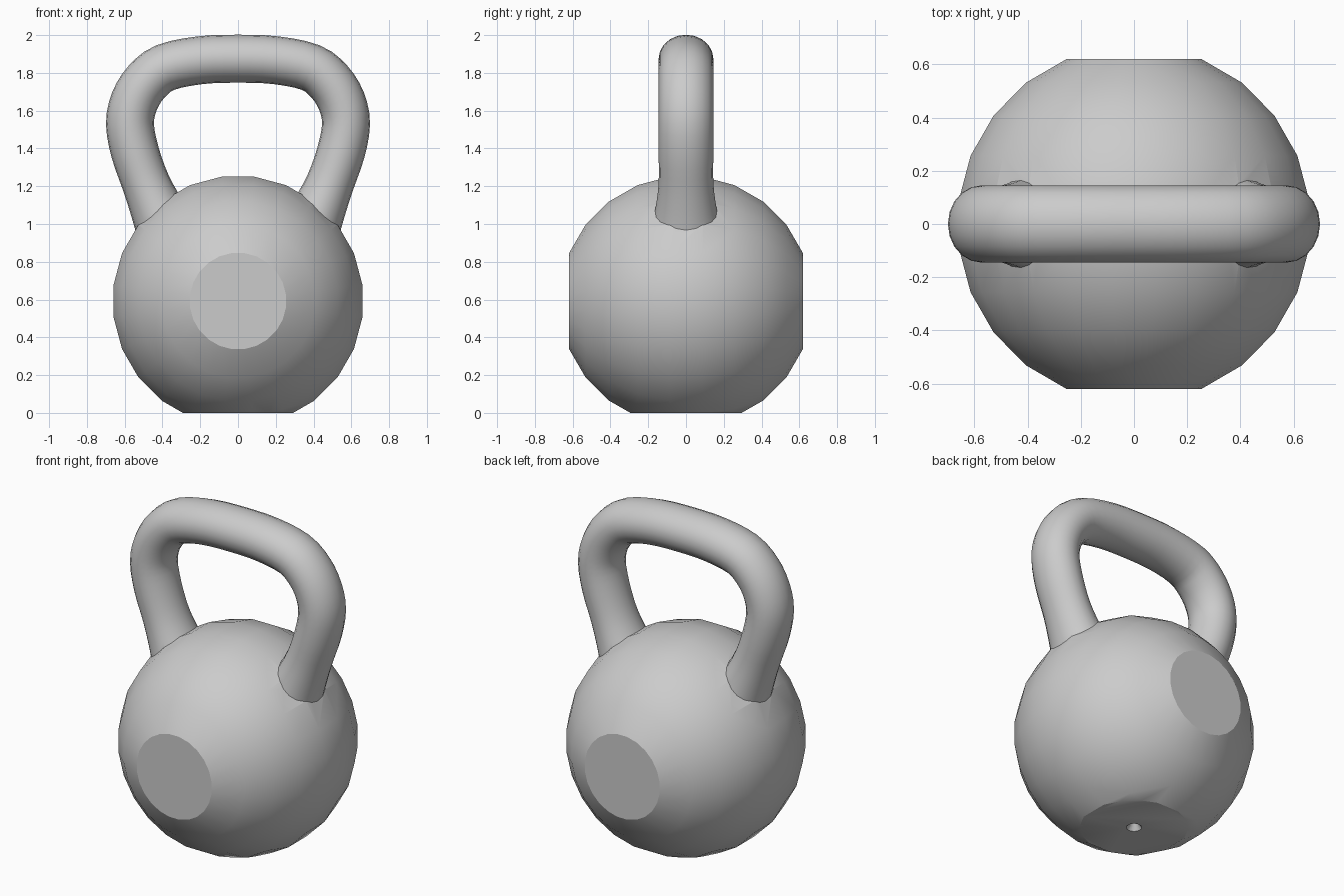
import bpy, bmesh
from math import sin, cos, pi, radians
from mathutils import Vector

if "Cube" in bpy.data.objects:
    bpy.data.objects.remove(bpy.data.objects["Cube"])


def loft(name, rings):
    """Skin a list of equal-length vertex rings and cap both ends."""
    bm = bmesh.new()
    loops = [[bm.verts.new(p) for p in ring] for ring in rings]
    for a, b in zip(loops, loops[1:]):
        for i in range(len(a)):
            j = (i + 1) % len(a)
            bm.faces.new((a[i], a[j], b[j], b[i]))
    bm.faces.new(loops[0])
    bm.faces.new(loops[-1])
    bmesh.ops.recalc_face_normals(bm, faces=bm.faces[:])
    mesh = bpy.data.meshes.new(name)
    bm.to_mesh(mesh)
    bm.free()
    obj = bpy.data.objects.new(name, mesh)
    bpy.context.collection.objects.link(obj)
    return obj


def combine(target, other, operation):
    """Apply a boolean and discard the second object."""
    mod = target.modifiers.new(operation, 'BOOLEAN')
    mod.operation, mod.object, mod.solver = operation, other, 'EXACT'
    bpy.context.view_layer.objects.active = target
    bpy.ops.object.modifier_apply(modifier=mod.name)
    bpy.data.objects.remove(other)


# Ball: faceted sphere around the y axis with flat front and back discs
R, CZ, SEG = 0.67, 0.592, 24
rings = []
for i in range(10):
    polar = radians(22.5 + 15 * i)
    rings.append([(R * sin(polar) * cos(2 * pi * (k + 0.5) / SEG), -R * cos(polar),
                   CZ + R * sin(polar) * sin(2 * pi * (k + 0.5) / SEG)) for k in range(SEG)])
body = loft("kettlebell", rings)

# Handle: elliptical tube swept along a mirrored path, flared at the feet
half = [(0.36, 0.93, 1.35), (0.425, 1.07, 1.13), (0.487, 1.215, 1.0), (0.545, 1.38, 1.0),
        (0.572, 1.53, 1.0), (0.548, 1.65, 1.0), (0.485, 1.752, 1.0), (0.385, 1.828, 1.0),
        (0.2, 1.867, 1.0)]
path = [Vector(p) for p in half] + [Vector((0, 1.875, 1))] \
    + [Vector((-x, z, s)) for x, z, s in reversed(half)]
fine = []
for i in range(len(path) - 1):
    p0, p1, p2, p3 = (path[min(max(i + d, 0), len(path) - 1)] for d in (-1, 0, 1, 2))
    for t in (0, 1 / 3, 2 / 3):
        fine.append(0.5 * (2 * p1 + (p2 - p0) * t + (2 * p0 - 5 * p1 + 4 * p2 - p3) * t ** 2
                           + (3 * p1 - p0 - 3 * p2 + p3) * t ** 3))
fine.append(path[-1])
rings = []
for i, p in enumerate(fine):
    d = fine[min(i + 1, len(fine) - 1)] - fine[max(i - 1, 0)]
    n = Vector((d.y, -d.x)).normalized()
    ring = []
    for k in range(20):
        a = 2 * pi * k / 20
        w = 0.127 * p.z * cos(a)
        ring.append((p.x + n.x * w, 0.145 * p.z * sin(a), p.y + n.y * w))
    rings.append(ring)
handle = loft("handle", rings)
combine(body, handle, 'UNION')

# Flat base
bpy.ops.mesh.primitive_cube_add(size=2, location=(0, 0, -1))
combine(body, bpy.context.object, 'DIFFERENCE')

# Small dimple in the middle of the base
bpy.ops.mesh.primitive_cone_add(vertices=16, radius1=0.05, radius2=0.01, depth=0.06,
                                location=(0, 0, 0.02))
combine(body, bpy.context.object, 'DIFFERENCE')

# Smooth shading, keeping the discs and base crisp
bpy.ops.object.select_all(action='DESELECT')
body.select_set(True)
bpy.context.view_layer.objects.active = body
bpy.ops.object.shade_smooth_by_angle(angle=radians(27))
